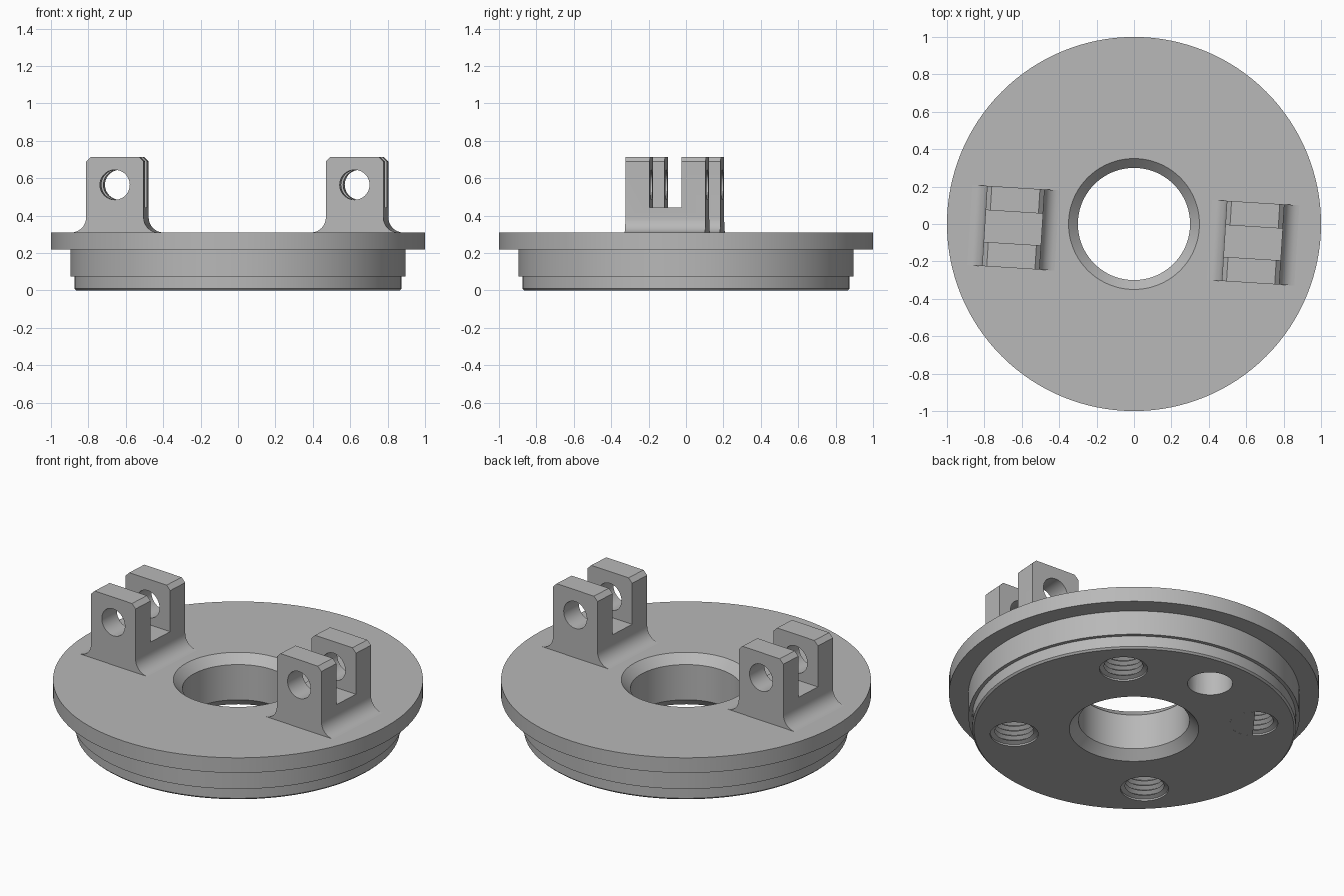
import bpy, bmesh, math
from mathutils import Matrix

cube = bpy.data.objects.get("Cube")
if cube:
    bpy.data.objects.remove(cube, do_unlink=True)

GREY = (0.48, 0.48, 0.48, 1)
metal = bpy.data.materials.new("plain grey metal")
metal.use_nodes = True
metal.diffuse_color = GREY
bsdf = next(n for n in metal.node_tree.nodes if n.type == 'BSDF_PRINCIPLED')
bsdf.inputs["Base Color"].default_value = GREY


def finish(name, bm, matrix=Matrix()):
    bmesh.ops.recalc_face_normals(bm, faces=bm.faces)
    mesh = bpy.data.meshes.new(name)
    bm.to_mesh(mesh)
    bm.free()
    mesh.transform(matrix)
    mesh.materials.append(metal)
    obj = bpy.data.objects.new(name, mesh)
    bpy.context.collection.objects.link(obj)
    return obj


def lathe(name, profile, steps=128, matrix=Matrix()):
    """Revolve a closed (radius, z) outline around z."""
    bm = bmesh.new()
    vs = [bm.verts.new((r, 0, z)) for r, z in profile]
    es = [bm.edges.new((vs[i - 1], vs[i])) for i in range(len(vs))]
    bmesh.ops.spin(bm, geom=vs + es, axis=(0, 0, 1), cent=(0, 0, 0),
                   angle=math.tau, steps=steps)
    bmesh.ops.remove_doubles(bm, verts=bm.verts, dist=1e-5)
    return finish(name, bm, matrix)


def prism(name, outline, depth, matrix=Matrix()):
    """Extrude an (x, z) outline along y, centred on y = 0."""
    bm = bmesh.new()
    face = bm.faces.new([bm.verts.new((x, -depth / 2, z)) for x, z in outline])
    new = bmesh.ops.extrude_face_region(bm, geom=[face])["geom"]
    bmesh.ops.translate(bm, vec=(0, depth, 0),
                        verts=[v for v in new if isinstance(v, bmesh.types.BMVert)])
    return finish(name, bm, matrix)


def cut(obj, cutters):
    bpy.context.view_layer.objects.active = obj
    for c in cutters:
        mod = obj.modifiers.new("cut", 'BOOLEAN')
        mod.operation, mod.solver, mod.object = 'DIFFERENCE', 'EXACT', c
        bpy.ops.object.modifier_apply(modifier=mod.name)
        bpy.data.objects.remove(c, do_unlink=True)


def smooth(obj):
    bpy.ops.object.select_all(action='DESELECT')
    obj.select_set(True)
    bpy.context.view_layer.objects.active = obj
    bpy.ops.object.shade_smooth_by_angle(angle=math.radians(28))


# Stepped disc with a chamfered centre bore
disc = lathe("stepped_flange", [
    (0.35, 0), (0.865, 0), (0.875, 0.01), (0.875, 0.075), (0.895, 0.075),
    (0.895, 0.22), (1, 0.22), (1, 0.31), (0.35, 0.31), (0.3, 0.26), (0.3, 0.05)])

# Blind holes in the underside: four threaded, one plain
HOLE_R, DEPTH, PITCH = 0.13, 0.2, 0.03
thread = [(0, -0.05), (HOLE_R, -0.05), (HOLE_R, 0.01)]
for i in range(6):
    z = 0.02 + i * PITCH
    thread += [(0.105, z), (0.125, z + PITCH / 2)]
thread += [(0.105, DEPTH), (0, DEPTH)]
holes = []
for k in range(4):
    a = math.radians(45 + 90 * k)
    spot = Matrix.Translation((0.65 * math.cos(a), 0.65 * math.sin(a), 0))
    holes.append(lathe("threaded_hole_cutter", thread, 40, spot))
holes.append(lathe("plain_hole_cutter",
                   [(0, -0.05), (0.122, -0.05), (0.122, DEPTH), (0, DEPTH)],
                   40, Matrix.Translation((0, 0.64, 0))))
cut(disc, holes)
smooth(disc)

# Half cover over one threaded hole
half = [(HOLE_R * math.cos(t), HOLE_R * math.sin(t))
        for t in (math.pi * (i / 16 - 0.5) for i in range(17))]
prism("half_hole_cover", half, 0.006,
      Matrix.Translation((-0.46, 0.46, 0.003))
      @ Matrix.Rotation(math.radians(-37), 4, 'Z')
      @ Matrix.Rotation(math.radians(90), 4, 'X'))

# Clevis lugs: filleted foot, chamfered top, slot and pin hole
W, FILLET, BASE, TOP, CHAMFER = 0.154, 0.08, 0.31, 0.715, 0.025
side = [(W + FILLET, BASE - 0.01)]
for i in range(9):
    t = math.pi / 2 * i / 8
    side.append((W + FILLET - FILLET * math.sin(t),
                 BASE + FILLET - FILLET * math.cos(t)))
side += [(W, TOP - CHAMFER), (W - CHAMFER, TOP)]
outline = side + [(-x, z) for x, z in reversed(side)]

for name, x, y in (("left_clevis_lug", 0.637, -0.1), ("right_clevis_lug", -0.645, -0.02)):
    lug = prism(name, outline, 0.43)
    slot = prism("slot_cutter", [(-0.5, 0.445), (0.5, 0.445), (0.5, 1), (-0.5, 1)], 0.17)
    pin = prism("pin_hole_cutter",
                [(0.08 * math.cos(math.tau * i / 48), 0.565 + 0.08 * math.sin(math.tau * i / 48))
                 for i in range(48)], 1)
    cut(lug, [slot, pin])
    lug.data.transform(Matrix.Translation((x, y, 0))
                       @ Matrix.Rotation(math.radians(-3.6), 4, 'Z'))
    smooth(lug)
